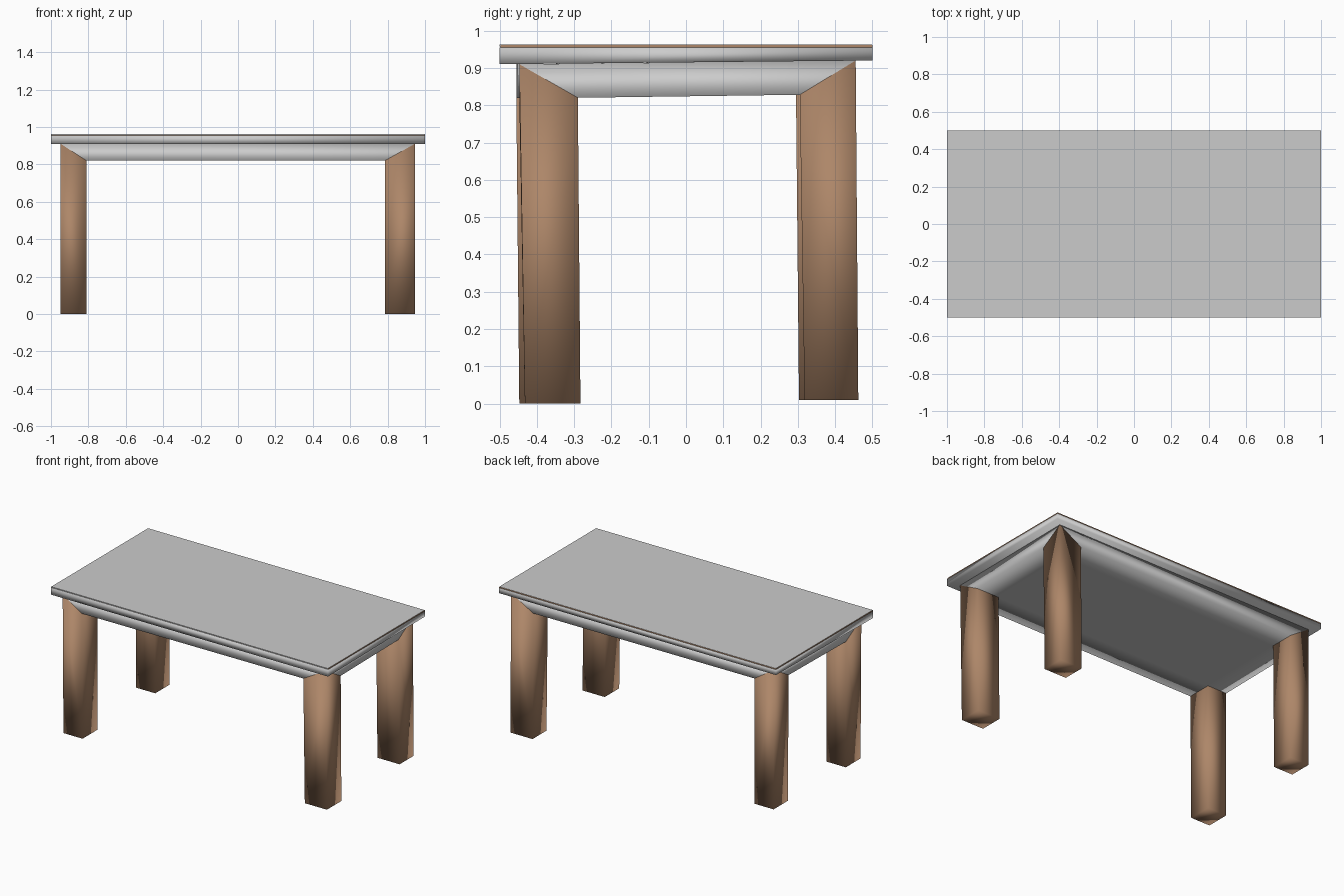
import bpy

if "Cube" in bpy.data.objects:
    bpy.data.objects.remove(bpy.data.objects["Cube"])

wood = bpy.data.materials.new("wood")
wood.diffuse_color = (0.42, 0.24, 0.14, 1)
wood.use_nodes = True
wood.node_tree.nodes["Principled BSDF"].inputs["Base Color"].default_value = wood.diffuse_color


def build(name, verts, faces, mat=None, smooth=True):
    me = bpy.data.meshes.new(name)
    me.from_pydata(verts, [], faces)
    if mat:
        me.materials.append(mat)
    ob = bpy.data.objects.new(name, me)
    bpy.context.collection.objects.link(ob)
    # consistent outward normals
    bpy.context.view_layer.objects.active = ob
    ob.select_set(True)
    bpy.ops.object.mode_set(mode='EDIT')
    bpy.ops.mesh.select_all(action='SELECT')
    bpy.ops.mesh.normals_make_consistent(inside=False)
    bpy.ops.object.mode_set(mode='OBJECT')
    for p in me.polygons:
        p.use_smooth = smooth
    ob.select_set(False)
    return ob


def slab(name, x, y0, y1, z_front, z_back, z_top, mat=None, smooth=False):
    v = [(-x, y0, z_front), (x, y0, z_front), (x, y1, z_back), (-x, y1, z_back),
         (-x, y0, z_top), (x, y0, z_top), (x, y1, z_top), (-x, y1, z_top)]
    f = [(0, 1, 2, 3), (4, 5, 6, 7)] + [(i, (i + 1) % 4, (i + 1) % 4 + 4, i + 4) for i in range(4)]
    return build(name, v, f, mat, smooth)


# tabletop: grey board, wooden layer, thin grey surface
slab("tabletop", 1.0, -0.5, 0.5, 0.91, 0.92, 0.955, smooth=True)
slab("wood_layer", 1.0, -0.497, 0.5, 0.955, 0.955, 0.961, wood)
slab("top_surface", 0.999, -0.5, 0.499, 0.957, 0.957, 0.9625)

# legs: name, outer x, inner x, (outer y, inner y) at top, the same at the floor
LEGS = [
    ("front_left_leg", -0.948, -0.81, (-0.455, -0.295), (-0.447, -0.295)),
    ("front_right_leg", 0.945, 0.785, (-0.447, -0.29), (-0.432, -0.283)),
    ("back_right_leg", 0.945, 0.785, (0.455, 0.305), (0.462, 0.318)),
    ("back_left_leg", -0.948, -0.81, (0.45, 0.295), (0.45, 0.303)),
]

apron = []
for name, xo, xi, (to, ti), (bo, bi) in LEGS:
    back = 0.01 if to > 0 else 0.0
    hi, lo = 0.91 + back, 0.82 + back * 0.8
    # ring order: outer corner, along x, inner corner, along y
    top = [(xo, to, hi), (xi, to, lo), (xi, ti, lo), (xo, ti, lo)]
    floor = [(xo, bo, back), (xi, bo, back), (xi, bi, back), (xo, bi, back)]
    sides = [(i, (i + 1) % 4, (i + 1) % 4 + 4, i + 4) for i in range(4)]
    build(name, top + floor, [(4, 5, 6, 7), (0, 1, 3), (1, 2, 3)] + sides, wood)
    apron += top

# apron: trapezoid sides between the legs and a closed cross-shaped underside
sides = [(0, 4, 5, 1), (4, 8, 11, 7), (8, 12, 13, 9), (12, 0, 3, 15)]
strips = [(1, 5, 6, 2), (6, 7, 11, 10), (9, 13, 14, 10), (2, 3, 15, 14)]
build("apron", apron, sides + strips + [(2, 6, 10, 14), (0, 4, 8, 12)])
